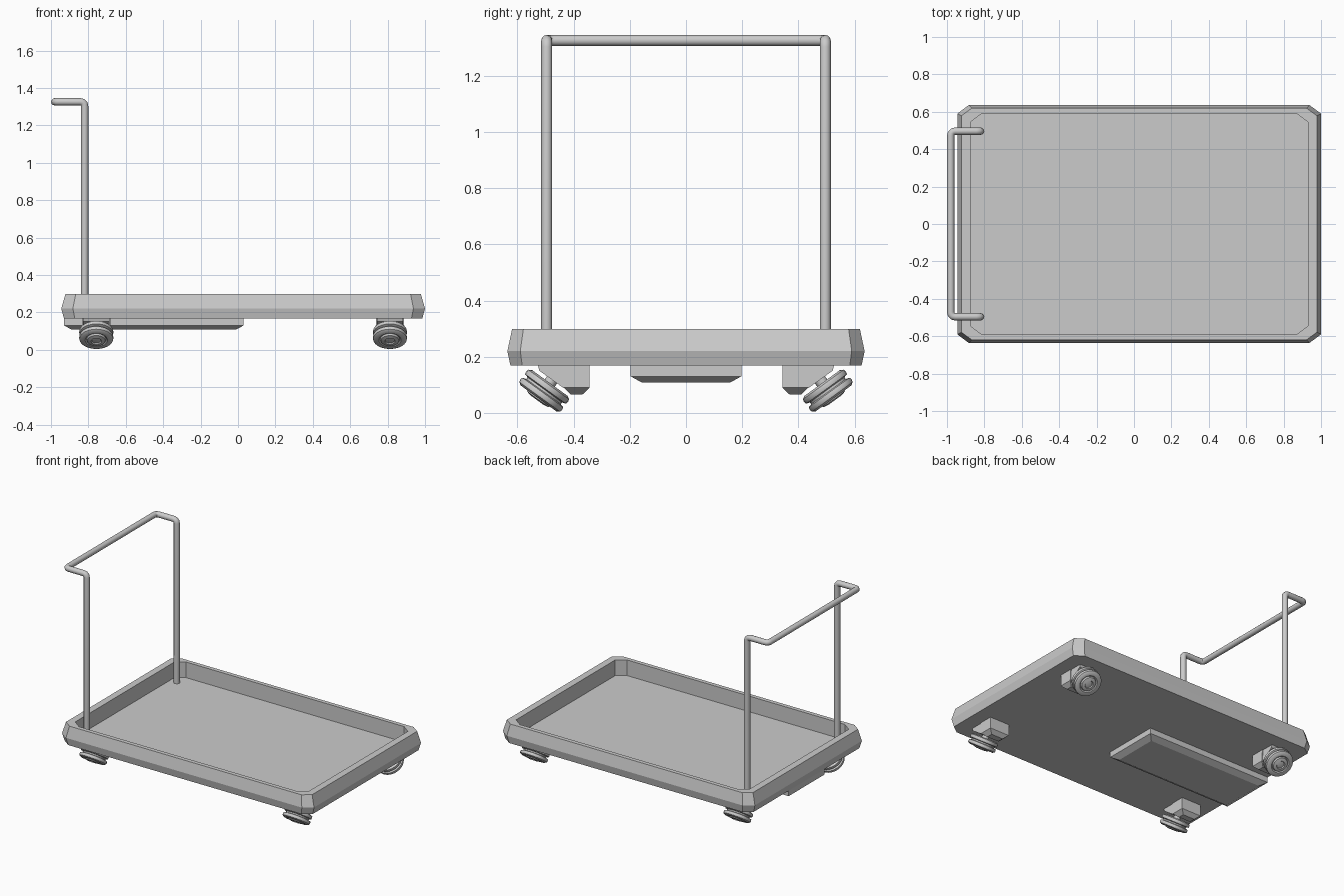
import bpy, bmesh, math
from mathutils import Vector, Matrix

if "Cube" in bpy.data.objects:
    bpy.data.objects.remove(bpy.data.objects["Cube"])

CX = 0.0275  # centre of deck along x


def finish(name, bm, smooth=None):
    bmesh.ops.recalc_face_normals(bm, faces=bm.faces)
    me = bpy.data.meshes.new(name)
    bm.to_mesh(me)
    bm.free()
    ob = bpy.data.objects.new(name, me)
    bpy.context.collection.objects.link(ob)
    if smooth:
        bpy.ops.object.select_all(action='DESELECT')
        ob.select_set(True)
        bpy.context.view_layer.objects.active = ob
        bpy.ops.object.shade_smooth_by_angle(angle=math.radians(smooth))
    return ob


def loft(name, rings, closed=False, smooth=None):
    """Skin equal-length rings of points; cap both ends."""
    bm = bmesh.new()
    rows = [[bm.verts.new(p) for p in r] for r in rings]
    n = len(rows[0])
    for a, b in zip(rows, rows[1:]):
        for i in range(n):
            j = (i + 1) % n
            bm.faces.new((a[i], a[j], b[j], b[i]))
    bm.faces.new(rows[0])
    bm.faces.new(rows[-1])
    return finish(name, bm, smooth)


def octagon(hx, hy, cx, cy, z):
    return [(CX + x, y, z) for x, y in (
        (hx - cx, -hy), (hx, -hy + cy), (hx, hy - cy), (hx - cx, hy),
        (-hx + cx, hy), (-hx, hy - cy), (-hx, -hy + cy), (-hx + cx, -hy))]


def rect(x0, x1, y0, y1, z):
    return [(x0, y0, z), (x1, y0, z), (x1, y1, z), (x0, y1, z)]


# Tray deck with raised rim
loft("deck_tray", [
    octagon(0.958, 0.625, 0.058, 0.042, 0.168),
    octagon(0.9725, 0.636, 0.062, 0.046, 0.22),
    octagon(0.95, 0.619, 0.055, 0.04, 0.299),
    octagon(0.902, 0.59, 0.06, 0.045, 0.299),
    octagon(0.902, 0.59, 0.06, 0.045, 0.19)])

# Plate under the deck
loft("under_plate", [
    rect(-0.93, 0.03, -0.197, 0.197, 0.172),
    rect(-0.93, 0.03, -0.197, 0.197, 0.13),
    rect(-0.89, -0.01, -0.157, 0.157, 0.108)])

# Bent push handle
R = 0.0195
corners = [Vector(p) for p in (
    (-0.82, -0.496, 0.185), (-0.82, -0.496, 1.326), (-0.98, -0.496, 1.326),
    (-0.98, 0.496, 1.326), (-0.82, 0.496, 1.326), (-0.82, 0.496, 0.185))]
path = [corners[0]]
for a, b, c in zip(corners, corners[1:], corners[2:]):
    p, q = b + (a - b).normalized() * 0.024, b + (c - b).normalized() * 0.024
    for t in (0, 0.33, 0.67, 1):
        path.append(p * (1 - t) ** 2 + b * 2 * t * (1 - t) + q * t * t)
path.append(corners[-1])
cu = bpy.data.curves.new("push_handle", 'CURVE')
cu.dimensions = '3D'
cu.bevel_depth = R
cu.bevel_resolution = 4
cu.use_fill_caps = True
sp = cu.splines.new('POLY')
sp.points.add(len(path) - 1)
for pt, co in zip(sp.points, path):
    pt.co = (*co, 1)
sp.use_smooth = True
bpy.context.collection.objects.link(bpy.data.objects.new("push_handle", cu))

# Wheel profile (radius, position along axle): twin treads, groove, hub cap
WHEEL = [(0.022, -0.062), (0.022, -0.03), (0.06, -0.034), (0.078, -0.034),
         (0.09, -0.027), (0.092, -0.018), (0.09, -0.008), (0.076, -0.004),
         (0.076, 0.004), (0.09, 0.008), (0.092, 0.018), (0.09, 0.027),
         (0.078, 0.034), (0.06, 0.034), (0.052, 0.028), (0.048, 0.038),
         (0.028, 0.042), (0.024, 0.036), (0.012, 0.038)]
SEG = 24
TILT = math.radians(36)

for sx, end in ((-1, "left"), (1, "right")):
    for sy, side in ((-1, "front"), (1, "back")):
        x = CX + sx * 0.785
        # Caster wheel, axle tilted outward and down
        axis = Vector((0, sy * math.sin(TILT), -math.cos(TILT)))
        u = Vector((1, 0, 0))
        v = axis.cross(u)
        c = Vector((x, sy * 0.505, 0.079))
        loft(f"wheel_{side}_{end}", [
            [c + axis * h + (u * math.cos(k * math.tau / SEG)
                             + v * math.sin(k * math.tau / SEG)) * r
             for k in range(SEG)] for r, h in WHEEL], smooth=35)

        # Caster bracket: inner block with tapered foot
        b = [rect(x - w, x + w, sy * y0, sy * y1, z) for w, y0, y1, z in (
            (0.075, 0.343, 0.44, 0.172), (0.075, 0.343, 0.435, 0.09),
            (0.045, 0.368, 0.41, 0.066))]
        loft(f"bracket_block_{side}_{end}", b)
        # Sloping wedge over the wheel
        prof = [(0.40, 0.172), (0.528, 0.172), (0.522, 0.15),
                (0.435, 0.088), (0.40, 0.088)]
        loft(f"bracket_wedge_{side}_{end}", [
            [(x + w, sy * y, z) for y, z in prof] for w in (-0.07, 0.07)])
